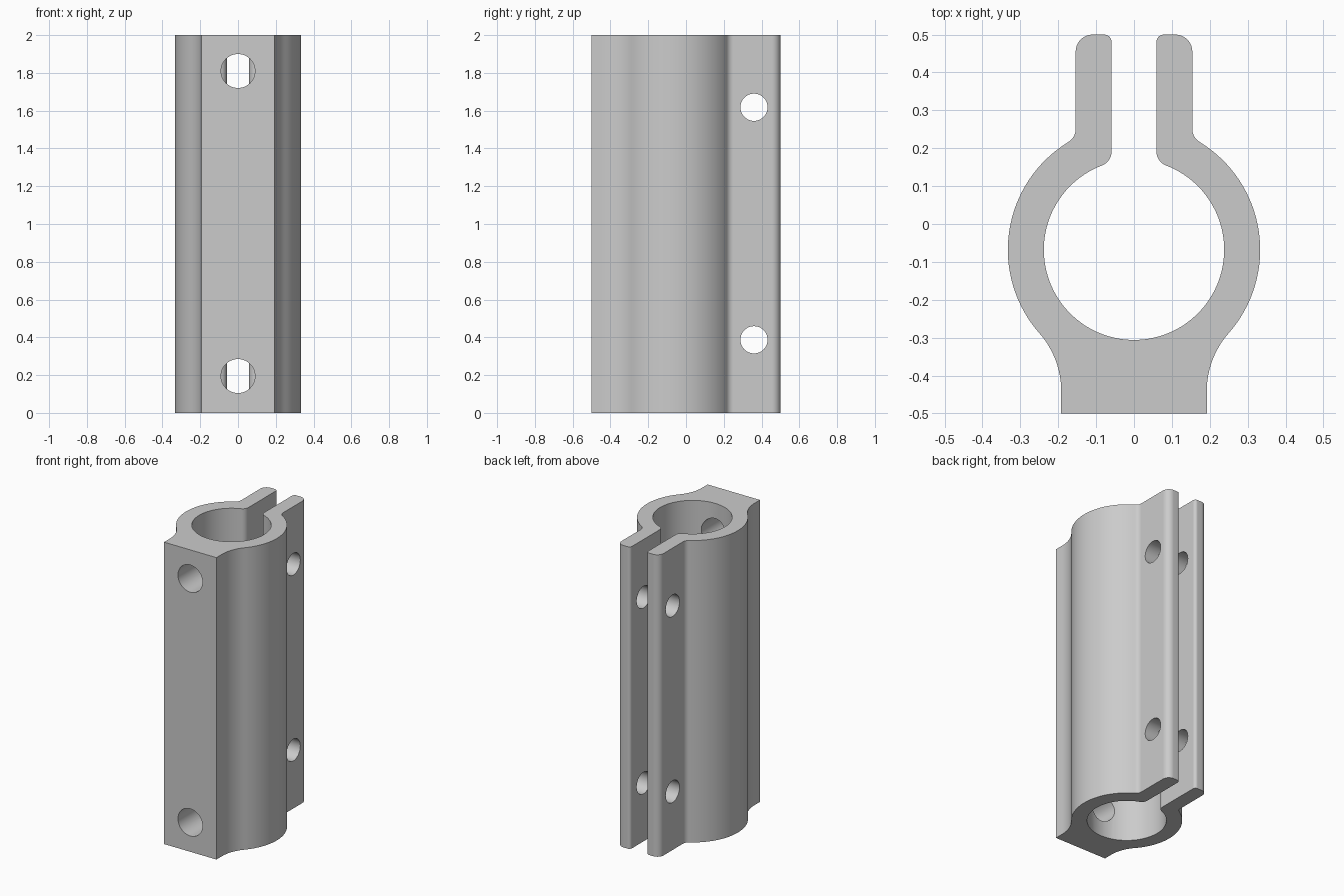
import bpy, bmesh
from math import sin, cos, pi, sqrt, atan2
from mathutils import Matrix

cube = bpy.data.objects.get("Cube")
if cube:
    bpy.data.objects.remove(cube, do_unlink=True)

LENGTH = 2.0
CY = -0.068                      # bore centre
R_IN, R_OUT = 0.238, 0.333       # bore and barrel radii
BASE_X, EAR_IN, EAR_OUT = 0.192, 0.059, 0.154
FRONT, BACK = -0.5, 0.5


def arc(cx, cy, r, a0, a1, n):
    return [(cx + r * cos(a0 + (a1 - a0) * i / n),
             cy + r * sin(a0 + (a1 - a0) * i / n)) for i in range(n + 1)]


def blend(x, r, big, side):
    """Centre of a fillet touching the line at x and the barrel, and its angle."""
    fx = x + r
    dy = side * sqrt((big + r) ** 2 - fx ** 2)
    return fx, CY + dy, atan2(dy, fx)


# Half profile, running from the front foot round the outside to the bore
foot_r, neck_r, lip_r, tip_out, tip_in = 0.232, 0.04, 0.04, 0.045, 0.02
fx, fy, fa = blend(BASE_X, foot_r, R_OUT, -1)
nx, ny, na = blend(EAR_OUT, neck_r, R_OUT, 1)
lx, ly, la = blend(EAR_IN, lip_r, R_IN, 1)

half = [(BASE_X, FRONT)]
half += arc(fx, fy, foot_r, pi, fa + pi, 12)
half += arc(0, CY, R_OUT, fa, na, 32)[1:]
half += arc(nx, ny, neck_r, na + pi, pi, 8)[1:]
half += arc(EAR_OUT - tip_out, BACK - tip_out, tip_out, 0, pi / 2, 8)
half += arc(EAR_IN + tip_in, BACK - tip_in, tip_in, pi / 2, pi, 6)
half += arc(lx, ly, lip_r, pi, la + pi, 10) if la > pi else arc(lx, ly, lip_r, pi, pi + la, 10)
half += arc(0, CY, R_IN, la, -pi / 2, 40)[1:]
outline = half + [(-x, y) for x, y in reversed(half[:-1])]

# Clamp body: extruded profile
bm = bmesh.new()
face = bm.faces.new([bm.verts.new((x, y, 0)) for x, y in outline])
top = bmesh.ops.extrude_face_region(bm, geom=[face])["geom"]
bmesh.ops.translate(bm, vec=(0, 0, LENGTH),
                    verts=[g for g in top if isinstance(g, bmesh.types.BMVert)])
bmesh.ops.recalc_face_normals(bm, faces=bm.faces)
mesh = bpy.data.meshes.new("clamp_body")
bm.to_mesh(mesh)
bm.free()
body = bpy.data.objects.new("clamp_body", mesh)
bpy.context.collection.objects.link(body)

grey = bpy.data.materials.new("plain grey")
grey.use_nodes = True
colour = (0.6, 0.6, 0.6, 1)
grey.diffuse_color = colour
grey.node_tree.nodes["Principled BSDF"].inputs["Base Color"].default_value = colour
mesh.materials.append(grey)

bpy.ops.object.select_all(action="DESELECT")
body.select_set(True)
bpy.context.view_layer.objects.active = body


def drill(name, radius, depth, centre, axis):
    """Cut a round hole through the body along an axis."""
    b = bmesh.new()
    bmesh.ops.create_cone(b, cap_ends=True, segments=48, radius1=radius,
                          radius2=radius, depth=depth,
                          matrix=Matrix.Translation(centre) @ Matrix.Rotation(pi / 2, 4, axis))
    m = bpy.data.meshes.new(name)
    b.to_mesh(m)
    b.free()
    m.materials.append(grey)
    cutter = bpy.data.objects.new(name, m)
    cutter.hide_render = True
    bpy.context.collection.objects.link(cutter)
    mod = body.modifiers.new(name, "BOOLEAN")
    mod.operation, mod.solver, mod.object = "DIFFERENCE", "EXACT", cutter
    bpy.ops.object.modifier_apply(modifier=mod.name)
    bpy.data.objects.remove(cutter, do_unlink=True)


# Mounting holes through the front wall only
for z in (0.195, 1.81):
    drill("mounting_hole", 0.09, 0.5, (0, -0.35, z), "X")
# Clamping bolt holes through both ears
for z in (0.387, 1.618):
    drill("bolt_hole", 0.072, 0.6, (0, 0.36, z), "Y")

# Smooth curves, crisp edges, flat faces kept even
bpy.ops.object.shade_smooth_by_angle(angle=pi / 6)
flat = body.modifiers.new("even_shading", "WEIGHTED_NORMAL")
flat.keep_sharp = True
